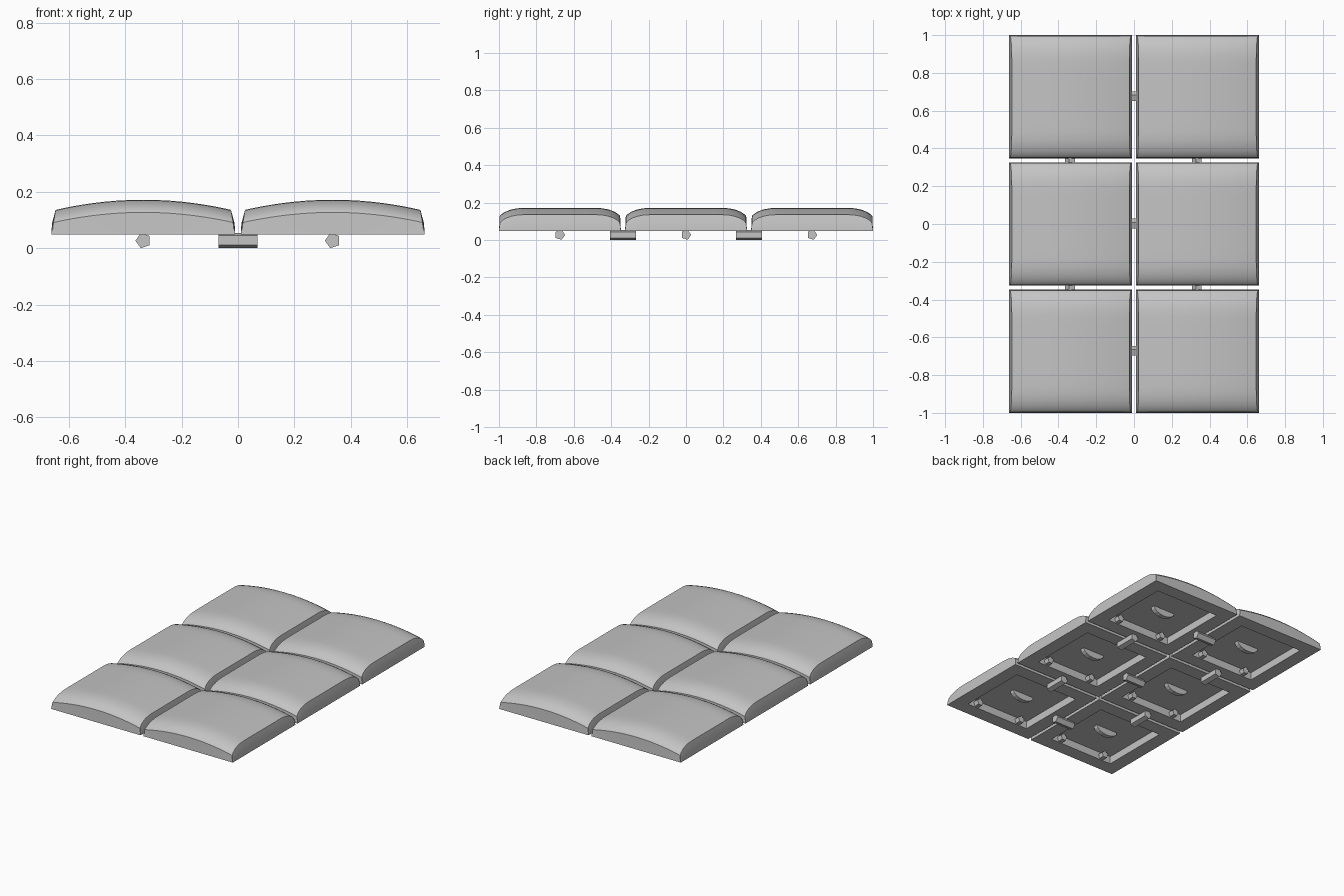
import bpy, bmesh, math
from mathutils import Matrix, Vector

cube = bpy.data.objects.get("Cube")
if cube:
    bpy.data.objects.remove(cube, do_unlink=True)

grey = bpy.data.materials.new("plain grey")
grey.use_nodes = True
colour = (0.55, 0.55, 0.55, 1)
grey.diffuse_color = colour
grey.node_tree.nodes["Principled BSDF"].inputs["Base Color"].default_value = colour

HALF = 0.326      # half width of a tile
BASE = 0.048      # underside height
CEILING = 0.098   # pocket ceiling height
RIM = 0.235       # half width of the pocket


def finish(bm, name, location, smooth=False):
    bmesh.ops.recalc_face_normals(bm, faces=bm.faces)
    mesh = bpy.data.meshes.new(name)
    bm.to_mesh(mesh)
    bm.free()
    mesh.materials.append(grey)
    obj = bpy.data.objects.new(name, mesh)
    obj.location = location
    bpy.context.collection.objects.link(obj)
    if smooth:
        bpy.ops.object.select_all(action='DESELECT')
        obj.select_set(True)
        bpy.context.view_layer.objects.active = obj
        bpy.ops.object.shade_smooth_by_angle(angle=math.radians(25))
    return obj


def crown(a, b):
    """Height of the pillow top for a, b in -1..1: arched in x, rounded off in y."""
    u = max(0, (abs(b) - 0.6) / 0.4) * 0.95
    return 0.172 - 0.036 * a * a - 0.065 * (1 - math.sqrt(1 - u * u))


def extrude_rim(bm, edges, move):
    geom = bmesh.ops.extrude_edge_only(bm, edges=edges)["geom"]
    for v in geom:
        if isinstance(v, bmesh.types.BMVert):
            v.co = move(v.co)
    return [e for e in geom if isinstance(e, bmesh.types.BMEdge) and e.is_boundary]


def tile(name, x, y):
    bm = bmesh.new()
    bmesh.ops.create_grid(bm, x_segments=20, y_segments=20, size=1)
    for v in bm.verts:
        a, b = (math.sin(math.pi / 2 * max(-1, min(1, c))) for c in v.co[:2])
        width = HALF - 0.17 * (crown(1, b) - BASE)
        v.co = (a * width, b * (HALF - 0.004), crown(a, b))
    edges = [e for e in bm.edges if e.is_boundary]

    # Skirt, slightly bulged, down to the underside
    def onto_square(co, half, z):
        k = half / max(abs(co.x), abs(co.y))
        return Vector((co.x * k, co.y * k, z))

    edges = extrude_rim(bm, edges, lambda c: onto_square(c, HALF - 0.002, BASE + (c.z - BASE) * 0.45))
    edges = extrude_rim(bm, edges, lambda c: onto_square(c, HALF, BASE))
    # Flat rim and hollow pocket
    edges = extrude_rim(bm, edges, lambda c: onto_square(c, RIM, BASE))
    edges = extrude_rim(bm, edges, lambda c: onto_square(c, RIM, CEILING))
    bmesh.ops.contextual_create(bm, geom=edges)
    finish(bm, name, (x, y, 0), smooth=True)


def prism(name, sides, radius, length, axis, location, turn=0, squash=1):
    bm = bmesh.new()
    spin = Matrix.Rotation(turn, 4, 'Z')
    bmesh.ops.create_cone(bm, cap_ends=True, segments=sides, radius1=radius,
                          radius2=radius, depth=length, matrix=spin)
    side = 'Y' if axis == 'X' else 'X'
    bm.transform(Matrix.Rotation(math.pi / 2, 4, side))
    bm.transform(Matrix.Diagonal((1, 1, squash, 1)))
    return finish(bm, name, location)


# Two columns and three rows of pillow tiles with their underside details
columns = {"right": -0.336, "left": 0.336}
rows = {"front": -0.674, "middle": 0, "back": 0.674}
for row, y in rows.items():
    for column, x in columns.items():
        label = f"{row}_{column}"
        tile(f"tile_{label}", x, y)
        prism(f"fin_{label}", 16, 0.08, 0.03, 'Y', (x, y, CEILING), squash=0.55)
        for i, dx in enumerate((-0.165, 0.165)):
            prism(f"clip_{label}_{i + 1}", 5, 0.024, 0.05, 'Y', (x + dx, y - 0.225, 0.074))

# Five-sided rods bridging the gaps between tiles
for row, y in rows.items():
    prism(f"cross_rod_{row}", 5, 0.028, 0.14, 'X', (0, y, 0.028), turn=math.pi / 2 * 0)
for column, x in columns.items():
    for end, y in (("front", -0.337), ("back", 0.337)):
        prism(f"long_rod_{end}_{column}", 5, 0.028, 0.14, 'Y', (x, y, 0.027), turn=math.pi / 2)
